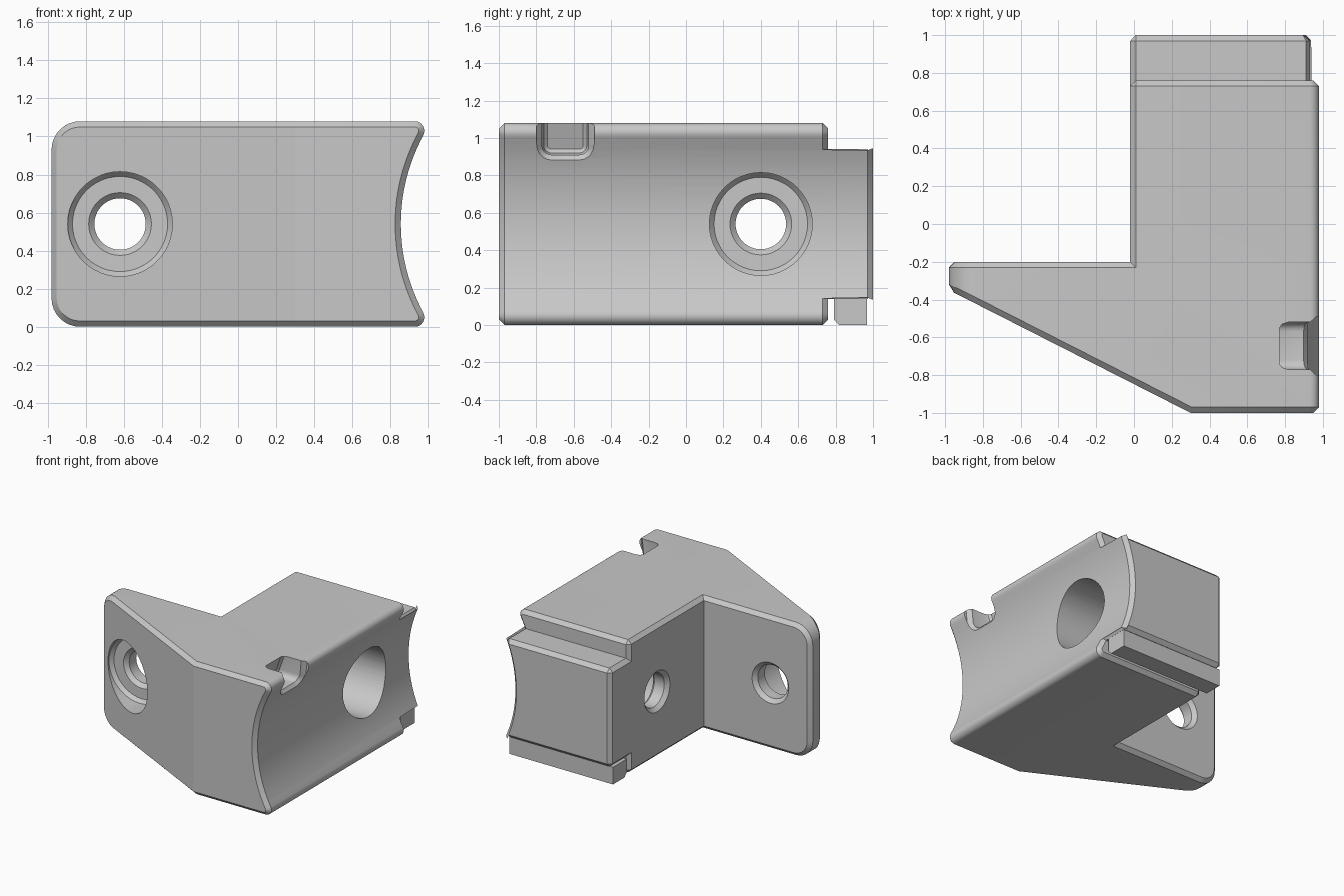
import bpy, bmesh, math
from mathutils import Vector

if "Cube" in bpy.data.objects:
    bpy.data.objects.remove(bpy.data.objects["Cube"], do_unlink=True)

H = 1.08                    # overall height
MID = H / 2
CHAMFER = 0.03
SADDLE_X, SADDLE_R = 1.828, 0.973   # axis and radius of the tube saddle

grey = bpy.data.materials.new("plain_grey")
grey.use_nodes = True
grey.diffuse_color = (0.58, 0.58, 0.58, 1)
grey.node_tree.nodes["Principled BSDF"].inputs["Base Color"].default_value = grey.diffuse_color


def face_outward(bm):
    bm.normal_update()
    bmesh.ops.recalc_face_normals(bm, faces=bm.faces)
    if bm.calc_volume(signed=True) < 0:
        bmesh.ops.reverse_faces(bm, faces=bm.faces)
    bm.normal_update()


def loft(name, rings):
    """Skin equal-length closed rings and cap both ends."""
    bm = bmesh.new()
    loops = [[bm.verts.new(p) for p in ring] for ring in rings]
    n = len(loops[0])
    for a, b in zip(loops, loops[1:]):
        for i in range(n):
            j = (i + 1) % n
            bm.faces.new((a[i], a[j], b[j], b[i]))
    bm.faces.new(loops[0][::-1])
    bm.faces.new(loops[-1])
    face_outward(bm)
    mesh = bpy.data.meshes.new(name)
    bm.to_mesh(mesh)
    bm.free()
    obj = bpy.data.objects.new(name, mesh)
    bpy.context.collection.objects.link(obj)
    return obj


def boolean(target, cutter, operation='DIFFERENCE'):
    """Apply a boolean to the target and discard the cutter."""
    cutter.hide_render = True
    mod = target.modifiers.new("cut", 'BOOLEAN')
    mod.operation, mod.solver, mod.object = operation, 'EXACT', cutter
    bpy.context.view_layer.update()
    graph = bpy.context.evaluated_depsgraph_get()
    mesh = bpy.data.meshes.new_from_object(target.evaluated_get(graph))
    target.modifiers.clear()
    if len(mesh.polygons):
        target.data = mesh
    bpy.data.objects.remove(cutter, do_unlink=True)


def arc(cx, cy, r, start, end, n):
    angles = [math.radians(start + (end - start) * i / n) for i in range(n + 1)]
    return [(cx + r * math.cos(a), cy + r * math.sin(a)) for a in angles]


def box(name, x0, x1, y0, y1, z0, z1):
    outline = [(x0, y0), (x1, y0), (x1, y1), (x0, y1)]
    return loft(name, [[(x, y, z) for x, y in outline] for z in (z0, z1)])


# Side profile: rounded flange corners, rounded lips and the concave saddle
LIP, ROUND = 0.05, 0.15
lip_x, end_x = 0.93, -0.98
tilt = math.degrees(math.atan2(MID - LIP, SADDLE_X - lip_x))
profile = (arc(end_x + ROUND, ROUND, ROUND, 180, 270, 8)
           + arc(lip_x, LIP, LIP, 270, 360 + tilt, 8)
           + arc(SADDLE_X, MID, SADDLE_R, 180 + tilt, 180 - tilt, 24)[1:-1]
           + arc(lip_x, H - LIP, LIP, -tilt, 90, 8)
           + arc(end_x + ROUND, H - ROUND, ROUND, 90, 180, 8))
body = loft("bracket_body", [[(x, y, z) for x, z in profile] for y in (2, -2)])

# Plan outline: slanted flange, straight block
plan = [(-1.2, -0.2), (-1.2, -0.238), (0.3, -1), (1.3, -1), (1.3, 1), (-0.02, 1), (-0.02, -0.2)]
boolean(body, loft("plan_cutter", [[(x, y, z) for x, y in plan] for z in (-1, 2)]), 'INTERSECT')

# Stepped tongue at the back
boolean(body, box("step_top", -1, 2, 0.76, 2, 0.94, 2))
boolean(body, box("step_bottom", -1, 2, 0.76, 2, -1, 0.14))

# Chamfer every sharp outer edge
bm = bmesh.new()
bm.from_mesh(body.data)
bmesh.ops.remove_doubles(bm, verts=bm.verts, dist=0.0005)
bmesh.ops.dissolve_limit(bm, angle_limit=0.01, verts=bm.verts, edges=bm.edges)
face_outward(bm)
sharp = [e for e in bm.edges if e.is_manifold and e.is_convex
         and e.calc_face_angle(0) > math.radians(35)]
bmesh.ops.bevel(bm, geom=sharp, offset=CHAMFER, offset_type='OFFSET', segments=1,
                profile=0.5, affect='EDGES', clamp_overlap=False)
face_outward(bm)
bm.to_mesh(body.data)
bm.free()


# Counterbored screw holes, turned about an axis
def bolt_hole(name, origin, axis):
    axis, up, floor = Vector(axis), Vector((0, 0, 1)), 0.15
    side = axis.cross(up)
    steps = [(-0.1, 0.265), (0, 0.165), (CHAMFER, 0.135), (floor - CHAMFER, 0.135), (floor, 0.165),
             (floor + 0.001, 0.25), (floor + CHAMFER, 0.275), (1.3, 0.275)]
    return loft(name, [[Vector(origin) + axis * t + up * c + side * s
                        for c, s in arc(0, 0, r, 0, 360, 48)[:-1]] for t, r in steps])


boolean(body, bolt_hole("flange_hole", (-0.62, -0.2, MID), (0, -1, 0)))
boolean(body, bolt_hole("block_hole", (-0.02, 0.4, MID), (1, 0, 0)))


# Strap notches through the saddle lips
def saddle(z):
    return min(SADDLE_X - math.sqrt(SADDLE_R ** 2 - (z - MID) ** 2), 0.975)


def wall(z):
    return 0.77 - 0.35 * (H - z)


def strap_notch(y, top):
    half, floor, r = 0.125, 0.91, 0.05

    def ring(grow, depth):
        rr = max(r + grow, 0.02)
        w, f = half + grow, floor - grow
        pts = (arc(y - w + rr, f + rr, rr, 180, 270, 5) + arc(y + w - rr, f + rr, rr, 270, 360, 5)
               + [(y + w, 1.2), (y - w, 1.2)])
        return [(depth(z), v, z if top else H - z) for v, z in pts]

    return loft("strap_notch", [
        ring(-0.03, wall),
        ring(-0.01, lambda z: wall(z) + 0.015),
        ring(0, lambda z: wall(z) + 0.045),
        ring(0, lambda z: saddle(z) - CHAMFER),
        ring(CHAMFER, lambda z: saddle(z) + 0.003),
        ring(CHAMFER, lambda z: 1.5)])


for y in (-0.645, -0.155):
    for top in (True, False):
        boolean(body, strap_notch(y, top))

# Loose bar under the tongue
bar_outline = [(0.79, 0.03), (0.82, 0), (0.967, 0), (0.967, 0.14), (0.79, 0.14)]
bar = loft("support_bar", [[(x, y, z) for y, z in bar_outline] for x in (-0.02, 0.91)])

# Colour and shading
for obj in (body, bar):
    obj.data.materials.clear()
    obj.data.materials.append(grey)
    for p in obj.data.polygons:
        p.material_index = 0
    bpy.ops.object.select_all(action='DESELECT')
    obj.select_set(True)
    bpy.context.view_layer.objects.active = obj
    bpy.ops.object.shade_smooth_by_angle(angle=math.radians(25))
